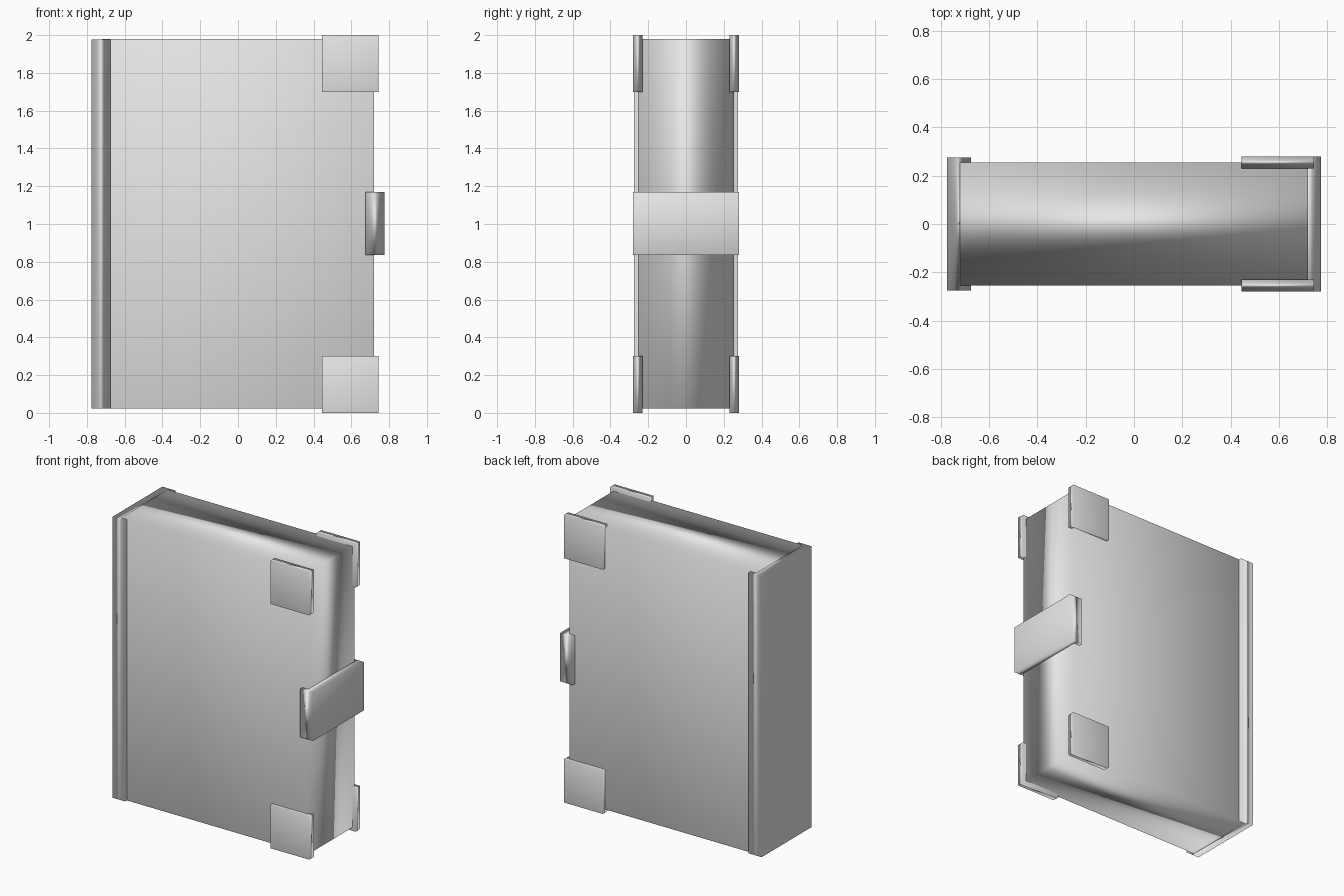
import bpy
import bmesh

if "Cube" in bpy.data.objects:
    bpy.data.objects.remove(bpy.data.objects["Cube"])

grey = bpy.data.materials.new("light_grey")
grey.diffuse_color = (0.8, 0.8, 0.8, 1.0)
grey.use_nodes = True
grey.node_tree.nodes["Principled BSDF"].inputs["Base Color"].default_value = grey.diffuse_color


def box(name, lo, hi):
    """Smooth-shaded box between two corners, normals weighted by face area."""
    bm = bmesh.new()
    bmesh.ops.create_cube(bm, size=1.0)
    for v in bm.verts:
        v.co = [lo[i] + (v.co[i] + 0.5) * (hi[i] - lo[i]) for i in range(3)]
    for f in bm.faces:
        f.smooth = True
    mesh = bpy.data.meshes.new(name)
    bm.to_mesh(mesh)
    bm.free()
    mesh.materials.append(grey)
    obj = bpy.data.objects.new(name, mesh)
    bpy.context.collection.objects.link(obj)
    mod = obj.modifiers.new("soft_normals", 'WEIGHTED_NORMAL')
    mod.mode = 'FACE_AREA'
    mod.weight = 50
    return obj


# book block
box("book_body", (-0.72, -0.255, 0.0225), (0.72, 0.255, 1.9785))

# spine wrapping the left edge
box("spine", (-0.775, -0.275, 0.0235), (-0.675, 0.275, 1.9775))

# clasp wrapping the right edge
box("clasp", (0.675, -0.28, 0.835), (0.775, 0.28, 1.17))

# corner plates on both covers
for side, y in (("front", -0.255), ("back", 0.255)):
    for level, z in (("lower", 0.0), ("upper", 1.7)):
        box(f"{side}_{level}_corner", (0.445, y - 0.025, z),
            (0.745, y + 0.025, z + 0.3))
